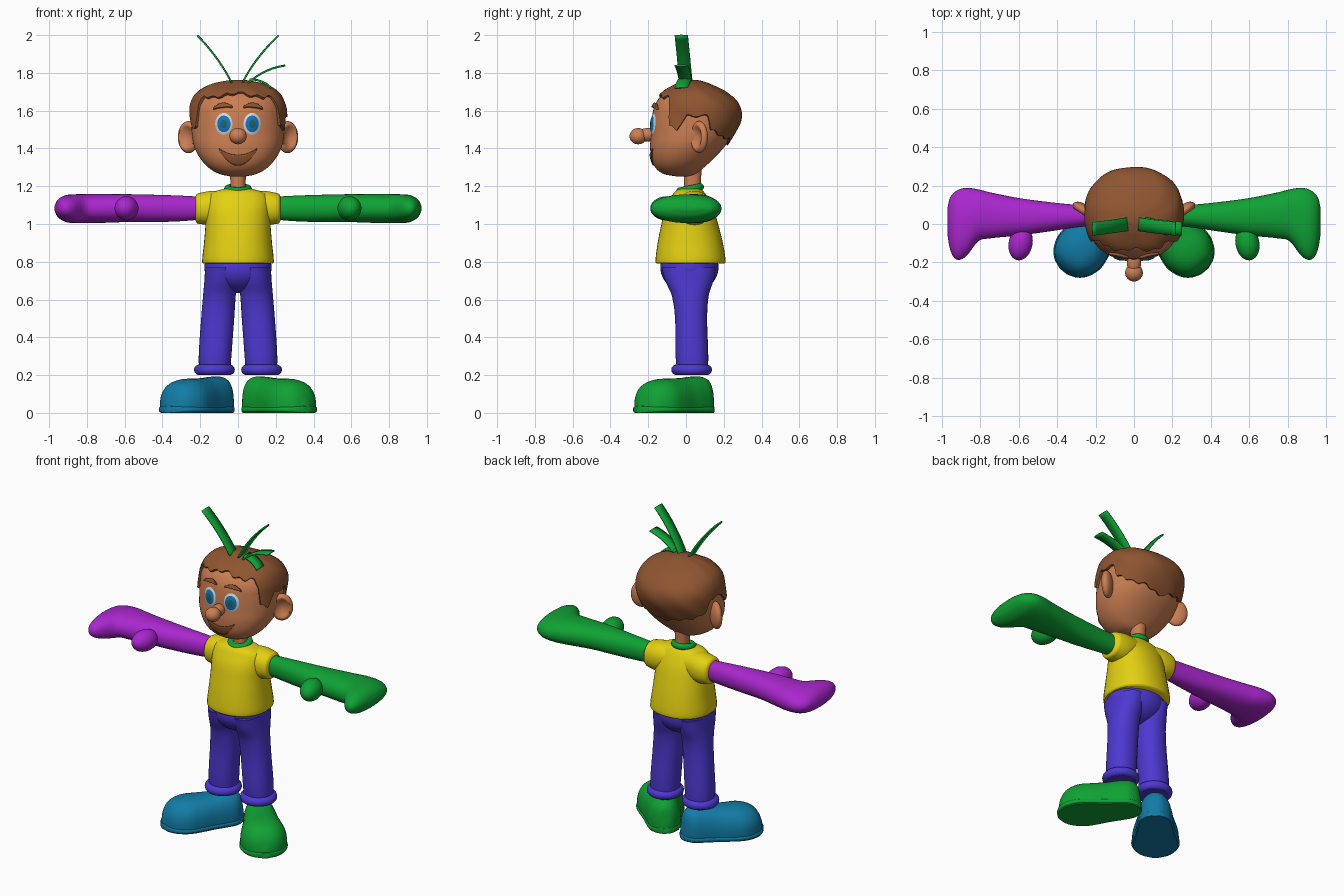
import bpy, bmesh, math
from mathutils import Vector, Matrix

if "Cube" in bpy.data.objects:
    bpy.data.objects.remove(bpy.data.objects["Cube"])

parts = []
TAU = 2 * math.pi


def material(name, r, g, b):
    m = bpy.data.materials.new(name)
    m.use_nodes = True
    m.diffuse_color = (r, g, b, 1)
    m.node_tree.nodes["Principled BSDF"].inputs["Base Color"].default_value = (r, g, b, 1)
    return m


YELLOW = material("yellow", .77, .63, .006)
GREEN = material("green", .005, .36, .035)
PURPLE = material("purple", .4, .02, .62)
BLUE = material("blue", .006, .2, .38)
INDIGO = material("indigo", .075, .04, .64)
SKIN = material("skin", .6, .21, .085)
BROWN = material("brown", .27, .09, .03)
WHITE = material("eye white", .6, .7, .72)
IRIS = material("iris blue", .01, .17, .5)
PUPIL = material("pupil teal", .01, .13, .14)


def finish(name, bm, mats):
    bmesh.ops.recalc_face_normals(bm, faces=bm.faces)
    me = bpy.data.meshes.new(name)
    bm.to_mesh(me)
    bm.free()
    ob = bpy.data.objects.new(name, me)
    bpy.context.collection.objects.link(ob)
    for m in mats:
        me.materials.append(m)
    parts.append(ob)
    return ob


def skin(name, rings, mats, closed=True, thick=0, rule=None):
    """Join rows of points with quads; closed rows also get end caps."""
    bm = bmesh.new()
    rows = [[bm.verts.new(p) for p in r] for r in rings]
    n = len(rows[0])
    for k, (a, b) in enumerate(zip(rows, rows[1:])):
        for i in range(n if closed else n - 1):
            j = (i + 1) % n
            f = bm.faces.new((a[i], a[j], b[j], b[i]))
            f.material_index = rule(k) if rule else 0
    if closed:
        bm.faces.new(rows[0])
        bm.faces.new(rows[-1])
    ob = finish(name, bm, mats)
    if thick:
        mod = ob.modifiers.new("thickness", "SOLIDIFY")
        mod.thickness, mod.offset = thick, 0
    return ob


def sample(rows, p):
    """Smoothly interpolate section bounds at position p."""
    i = max(k for k in range(len(rows) - 1) if k == 0 or rows[k][0] <= p)
    a, b = rows[i], rows[i + 1]
    before, after = rows[max(i - 1, 0)], rows[min(i + 2, len(rows) - 1)]
    h = b[0] - a[0]
    t = (p - a[0]) / h
    out = []
    for c in range(1, 5):
        ma = (b[c] - before[c]) / (b[0] - before[0]) * h
        mb = (after[c] - a[c]) / (after[0] - a[0]) * h
        out.append((2*t**3 - 3*t*t + 1) * a[c] + (t**3 - 2*t*t + t) * ma
                   + (3*t*t - 2*t**3) * b[c] + (t**3 - t*t) * mb)
    return out


def oval(bounds, ang, n):
    a0, a1, b0, b1 = bounds
    s, c = math.sin(ang), -math.cos(ang)
    e = 2 / n
    return ((a0 + a1) / 2 + (a1 - a0) / 2 * math.copysign(abs(s) ** e, s),
            (b0 + b1) / 2 + (b1 - b0) / 2 * math.copysign(abs(c) ** e, c))


def loft(name, rows, mat, axis="Z", side=1, n=2.2, floor=False, count=40):
    """Rows are (position, low a, high a, low b, high b)."""
    rings = []
    for r, q in zip(rows, rows[1:] + [None]):
        for k in range(5 if q else 1):
            p = r[0] + ((q[0] - r[0]) * k / 5 if q else 0)
            bounds = sample(rows, p)
            ring = []
            for i in range(count):
                a, b = oval(bounds, TAU * i / count, n)
                if floor:
                    b = max(b, 0)
                ring.append((a * side, b, p) if axis == "Z" else (p * side, a, b))
            rings.append(ring)
    return skin(name, rings, [mat])


def ball(name, centre, radii, mat):
    bm = bmesh.new()
    bmesh.ops.create_uvsphere(bm, u_segments=40, v_segments=24, radius=1)
    bmesh.ops.scale(bm, vec=radii, verts=bm.verts)
    ob = finish(name, bm, [mat])
    ob.location = centre
    return ob


def ring(name, centre, major, minor, mat, tilt=0):
    bpy.ops.mesh.primitive_torus_add(location=centre, rotation=(tilt, 0, 0), major_radius=major,
                                     minor_radius=minor, major_segments=40, minor_segments=14)
    ob = bpy.context.object
    ob.name = name
    ob.data.materials.append(mat)
    parts.append(ob)
    return ob


# Head
HEAD = [(z, -w, w, lo, hi) for z, w, lo, hi in (
    (1.252, .04, -.05, .02), (1.262, .09, -.11, .05), (1.29, .145, -.155, .085),
    (1.34, .195, -.182, .14), (1.41, .232, -.19, .205), (1.48, .245, -.185, .25),
    (1.56, .247, -.18, .283), (1.63, .24, -.165, .27), (1.69, .205, -.12, .205),
    (1.73, .135, -.05, .125), (1.748, .05, .0, .07), (1.751, .01, .02, .04))]
loft("head", HEAD, SKIN, count=64)


def face_y(x, z):
    a0, a1, b0, b1 = sample(HEAD, z)
    return (b0 + b1) / 2 - (b1 - b0) / 2 * (1 - min(abs(x / a1), 1) ** 2.2) ** (1 / 2.2)


# Hair cap with fringe, sideburns and nape
HAIRLINE = [(0, 1.69), (.35, 1.67), (.6, 1.665), (.85, 1.67), (.95, 1.62), (1, 1.52), (1.22, 1.5),
            (1.4, 1.57), (1.8, 1.57), (1.95, 1.5), (2.4, 1.46), (2.8, 1.45), (3.15, 1.42)]


def hairline(ang):
    a = min(ang, TAU - ang)
    for (p, z), (q, w) in zip(HAIRLINE, HAIRLINE[1:]):
        if a <= q:
            return z + (w - z) * (a - p) / (q - p) + .006 * math.sin(19 * ang)


middle = Vector((0, .04, 1.5))
hair = []
for k in range(26):
    t = max(k - 1, 0) / 24
    grow = 1.05 if k else .98
    row = []
    for i in range(180):
        ang = TAU * i / 180
        z = hairline(ang)
        z += (1.7505 - z) * math.sin(t * math.pi / 2)
        x, y = oval(sample(HEAD, z), ang, 2.2)
        wave = .008 * math.sin(9 * ang + 40 * z) * (1 - t) if k else 0
        row.append(middle + (Vector((x, y, z)) - middle) * (grow + wave))
    hair.append(row)
skin("hair", hair, [BROWN])


# Mouth and eyebrows follow the face surface
def face_patch(name, x0, x1, top, bottom, lift, thick):
    rows = []
    for k in range(7):
        row = []
        for i in range(17):
            t = i / 16
            x = x0 + (x1 - x0) * t
            z = bottom(t) + (top(t) - bottom(t)) * k / 6
            row.append((x, face_y(x, z) - lift, z))
        rows.append(row)
    skin(name, rows, [BROWN], closed=False, thick=thick)


def bow(t):
    return 1 - (2 * t - 1) ** 2


face_patch("mouth", -.1, .1, lambda t: 1.4 - .035 * bow(t), lambda t: 1.395 - .085 * bow(t), .003, .006)

# Nose
ball("nose_tip", (0, -.253, 1.465), (.046, .046, .043), SKIN)
ball("nose_bridge", (0, -.2, 1.472), (.037, .06, .036), SKIN)

# Eyes, brows and ears
RADII = (.02, .2, .38, .55, .76, .88, 1)
for s, tag in ((1, "left"), (-1, "right")):
    rings = []
    for r in RADII:
        row = []
        for i in range(32):
            a = TAU * i / 32
            x, z = s * .075 + .046 * r * math.cos(a), 1.53 + .058 * r * math.sin(a)
            row.append((x, face_y(x, z) - .002 - .012 * (1 - r * r), z))
        rings.append(row)
    eye = skin(tag + "_eye", rings, [PUPIL, IRIS, WHITE], rule=lambda k: 0 if k < 2 else 1 if k < 4 else 2)
    eye.data.polygons[len(eye.data.polygons) - 1].material_index = 2
    face_patch(tag + "_eyebrow", s * .03, s * .13, lambda t: 1.622 + .022 * bow(t) - .01 * t,
               lambda t: 1.616 + .006 * bow(t) - .01 * t, .007, .016)
    ear = ball(tag + "_ear", (s * .262, .07, 1.46), (.065, .033, .085), SKIN)
    for v in ear.data.vertices:
        r = math.hypot(v.co.x / .065, v.co.z / .085)
        if v.co.y < 0 and r < .75:
            v.co.y += .035 * (1 - (r / .75) ** 2)
    ear.rotation_euler.z = s * math.radians(35)


# Leaf blades on the crown
def blade(name, p0, p1, p2, drift=-.025):
    rows = []
    for k in range(13):
        t = k / 12
        x, z = [(1 - t) ** 2 * a + 2 * t * (1 - t) * b + t * t * c for a, b, c in zip(p0, p1, p2)]
        y = drift * t
        rows.append([(x, y - .035, z), (x, y, z + .002), (x, y + .035, z)])
    skin(name, rows, [GREEN], closed=False, thick=.009)


blade("right_blade", (-.03, 1.74), (-.1, 1.88), (-.215, 1.997))
blade("left_blade", (.02, 1.74), (.09, 1.88), (.215, 1.997))
blade("low_blade", (.05, 1.74), (.13, 1.82), (.25, 1.838))
blade("drooping_blade", (.06, 1.765), (.13, 1.765), (.175, 1.72))

# Neck, collar and shirt
loft("neck", [(1.12, -.042, .042, -.01, .08), (1.2, -.04, .04, -.01, .078), (1.32, -.045, .045, -.01, .085)], SKIN)
ring("collar", (0, .022, 1.185), .054, .02, GREEN, .2)
loft("shirt", [(z, -w, w, lo, hi) for z, w, lo, hi in (
    (.79, .183, -.155, .2), (.8, .19, -.162, .21), (.9, .18, -.15, .195), (1, .172, -.13, .17),
    (1.08, .17, -.11, .145), (1.14, .16, -.08, .115), (1.17, .13, -.06, .095), (1.19, .06, -.03, .075))], YELLOW)

# Trousers seat
ball("trouser_seat", (0, .018, .77), (.178, .154, .135), INDIGO)

# Limbs, one pass for each side
ARM = [(.12, .0, .09, 1.03, 1.14), (.3, -.018, .1, 1.015, 1.15), (.45, -.04, .115, 1.01, 1.155),
       (.6, -.06, .135, 1.01, 1.158), (.75, -.075, .165, 1.005, 1.158), (.81, -.09, .18, 1.005, 1.158),
       (.87, -.165, .188, 1.005, 1.157), (.91, -.187, .18, 1.01, 1.153), (.94, -.17, .16, 1.025, 1.14),
       (.96, -.12, .13, 1.045, 1.12), (.971, -.05, .08, 1.07, 1.095)]
SHOE = [(-.095, .02, .06), (-.08, .05, .15), (-.04, .085, .187), (.03, .1, .192), (.1, .11, .185),
        (.18, .127, .182), (.26, .135, .178), (.33, .11, .155), (.37, .07, .11), (.39, .02, .05)]
for s, tag, sleeve, shoe in ((1, "left", GREEN, GREEN), (-1, "right", PURPLE, BLUE)):
    loft(tag + "_arm", ARM, sleeve, "X", s)
    thumb = ball(tag + "_thumb", (s * .59, -.1, 1.083), (.062, .09, .064), sleeve)
    thumb.rotation_euler.z = s * .2
    loft(tag + "_sleeve", [(.06, -.04, .12, 1.02, 1.17), (.14, -.045, .13, .995, 1.175),
                           (.2, -.04, .125, 1.0, 1.165), (.218, -.032, .115, 1.005, 1.158),
                           (.226, -.015, .1, 1.02, 1.145)], YELLOW, "X", s)
    loft(tag + "_trouser_leg", [(.2, .042, .205, -.045, .115), (.3, .035, .208, -.055, .118),
                                (.5, .02, .195, -.058, .112), (.62, .012, .185, -.075, .12),
                                (.7, .002, .178, -.11, .145), (.77, .0, .174, -.13, .16)], INDIGO, side=s)
    ring(tag + "_cuff", (s * .125, .03, .228), .08, .028, INDIGO)
    turn = math.atan2(-.195, .165 * s)
    upper = loft(tag + "_shoe", [(u, -w, w, -h / 2, h) for u, w, h in SHOE], shoe, "X", n=2.4, floor=True)
    sole = loft(tag + "_sole", [(u * 1.01, -w - .005, w + .005, 0, .036) for u, w, h in SHOE], shoe, "X", n=4)
    for ob in (upper, sole):
        ob.location = (s * .115, .055, 0)
        ob.rotation_euler.z = turn

# Smooth shading with sharp edges kept
bpy.ops.object.select_all(action="DESELECT")
for ob in parts:
    ob.select_set(True)
bpy.context.view_layer.objects.active = parts[0]
bpy.ops.object.shade_smooth_by_angle(angle=math.radians(45))
